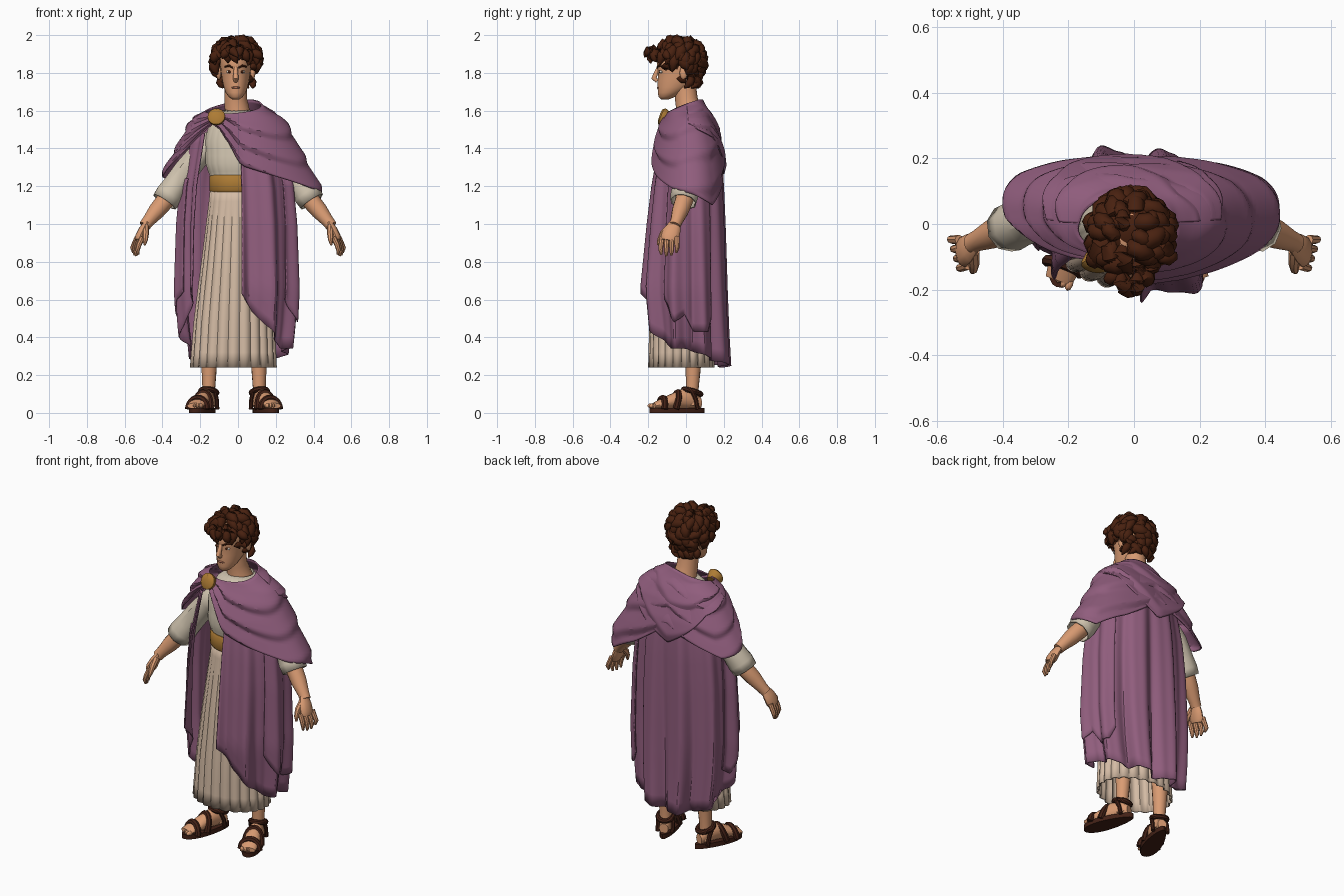
import bpy, bmesh, math, random
from math import sin, cos, pi, radians, sqrt
from mathutils import Vector, Matrix

random.seed(4)
if "Cube" in bpy.data.objects:
    bpy.data.objects.remove(bpy.data.objects["Cube"])


def material(name, r, g, b):
    m = bpy.data.materials.new(name)
    m.use_nodes = True
    m.diffuse_color = (r, g, b, 1)
    m.node_tree.nodes["Principled BSDF"].inputs["Base Color"].default_value = (r, g, b, 1)
    return m


SKIN = material("skin", .7, .33, .17)
HAIR = material("dark_brown_hair", .065, .015, .005)
PURPLE = material("purple_cloth", .28, .11, .205)
CREAM = material("cream_linen", .62, .54, .42)
SKIRT = material("warm_linen", .66, .5, .375)
GOLD = material("gold", .42, .2, .035)
LEATHER = material("dark_leather", .055, .015, .008)
WHITE = material("eye_white", .7, .65, .58)
LIP = material("lip", .45, .17, .1)


def at(table, v):
    """Interpolate rows of (key, values...) at v."""
    if v <= table[0][0]:
        return table[0][1:]
    for a, b in zip(table, table[1:]):
        if v <= b[0]:
            f = (v - a[0]) / (b[0] - a[0])
            return [p + (q - p) * f for p, q in zip(a[1:], b[1:])]
    return table[-1][1:]


def make(name, mat, surfaces, closed=True, cap=True, thick=0, angle=40, matrix=None):
    """Build one object from grids of points."""
    bm = bmesh.new()
    for rows in surfaces:
        vs = [[bm.verts.new(p) for p in row] for row in rows]
        n = len(vs[0])
        for a, b in zip(vs, vs[1:]):
            for i in range(n if closed else n - 1):
                j = (i + 1) % n
                bm.faces.new((a[i], a[j], b[j], b[i]))
        if cap:
            bm.faces.new(vs[0])
            bm.faces.new(vs[-1][::-1])
    bmesh.ops.recalc_face_normals(bm, faces=bm.faces)
    if matrix:
        bm.transform(matrix)
    me = bpy.data.meshes.new(name)
    bm.to_mesh(me)
    bm.free()
    me.materials.append(mat)
    ob = bpy.data.objects.new(name, me)
    bpy.context.collection.objects.link(ob)
    if thick:
        mod = ob.modifiers.new("thickness", "SOLIDIFY")
        mod.thickness = thick
        mod.offset = 0
    bpy.ops.object.select_all(action="DESELECT")
    ob.select_set(True)
    bpy.context.view_layer.objects.active = ob
    bpy.ops.object.shade_smooth_by_angle(angle=radians(angle))
    return ob


def tube(path, n=10, squash=1):
    """Rings of radius r along (x, y, z, r) points."""
    pts = [Vector(p[:3]) for p in path]
    rows = []
    for i, p in enumerate(pts):
        t = (pts[min(i + 1, len(pts) - 1)] - pts[max(i - 1, 0)]).normalized()
        ax = t.cross(Vector((0, 0, 1) if abs(t.y) > .9 else (0, 1, 0))).normalized()
        ay = ax.cross(t)
        r = path[i][3]
        rows.append([p + r * (squash * cos(a) * ax + sin(a) * ay)
                     for a in [2 * pi * k / n for k in range(n)]])
    return rows


def ball(c, r, n=12, m=8):
    return [[Vector((c[0] + r[0] * sin(b) * cos(a), c[1] + r[1] * sin(b) * sin(a), c[2] + r[2] * cos(b)))
             for a in [2 * pi * k / n for k in range(n)]]
            for b in [.06 + (pi - .12) * j / m for j in range(m + 1)]]


def ovals(levels, n=32, cx=0):
    """Horizontal rings from (z, half width, front y, back y)."""
    return [[Vector((cx + w * cos(a), (f + b) / 2 + (b - f) / 2 * sin(a), z))
             for a in [2 * pi * k / n for k in range(n)]] for z, w, f, b in levels]


# Tunic: pleated skirt and bloused top
TUNIC = [(.24, .222, -.19, .14), (.5, .207, -.185, .14), (.8, .175, -.165, .12), (1.16, .138, -.125, .1),
         (1.25, .132, -.12, .1), (1.3, .162, -.14, .11), (1.45, .17, -.125, .12),
         (1.55, .14, -.09, .11), (1.6, .075, -.045, .095)]


def tunic(name, mat, low, high, steps):
    rows = []
    for k in range(steps + 1):
        z = low + (high - low) * k / steps
        amp = .013 * max(0, (1.25 - z)) + .002
        w, f, b = at(TUNIC, z)
        row = []
        for i in range(132):
            a = 2 * pi * i / 132
            fold = amp * (abs(sin(11 * a)) - .5)
            row.append(Vector((-.018 * (1.6 - z) + (w + fold) * cos(a),
                               (f + b) / 2 + ((b - f) / 2 + fold) * sin(a), z)))
        rows.append(row)
    make(name, mat, [rows], cap=False, thick=.006, angle=28)


tunic("tunic_skirt", SKIRT, .24, 1.2, 12)
tunic("tunic_top", CREAM, 1.2, 1.6, 10)
make("belt", GOLD, [ovals([(1.17, .14, -.135, .11), (1.18, .146, -.142, .115),
                           (1.25, .146, -.142, .115), (1.26, .14, -.135, .11)], cx=-.006)])

# Shoulder mantle and cowl, with swagged folds parallel to the hem
MANTLE = [(1.08, .46, .19), (1.18, .44, .19), (1.3, .378, .185), (1.4, .322, .175), (1.5, .272, .152),
          (1.56, .23, .125), (1.6, .165, .102), (1.63, .125, .086), (1.66, .1, .07)]


def mantle(name, hem, start, end, lift, folds, n=96):
    rows = []
    for k in range(33):
        t = k / 32
        row = []
        for i in range(n + 1):
            deg = start + (end - start) * i / n
            a = radians(deg)
            top = 1.62 + .038 * cos(a - radians(60))
            z = top + (at(hem, deg)[0] - top) * t
            rx, ry = at(MANTLE, z)
            s = (folds * t + .3 * sin(2 * a)) % 1
            saw = s / .72 if s < .72 else (1 - s) / .28
            r = lift + (.017 * saw - .005) * min(1, 5 * t)
            bulge = sin(a) ** .82 if sin(a) > 0 else sin(a)
            row.append(Vector(((rx + r) * cos(a), .012 + .016 * t * abs(cos(a)) + (ry + r) * bulge, z)))
        rows.append(row)
    return make(name, PURPLE, [rows], closed=False, cap=False, thick=.007, angle=30)


mantle("mantle", [(-122, 1.53), (-110, 1.5), (-98, 1.42), (-87, 1.31), (-60, 1.25), (-30, 1.19), (0, 1.16),
                  (32, 1.1), (60, 1.2), (90, 1.36), (145, 1.23), (180, 1.26), (205, 1.36), (225, 1.47),
                  (238, 1.53)], -122, 238, 0, 3)
mantle("cowl", [(-5, 1.52), (40, 1.46), (92, 1.26), (140, 1.46), (185, 1.52)], -5, 185, .003, 2, 64)

# Long cloak: half width, front depth and back depth by height
DRAPE = [(.2, .25, .19, .215), (.45, .285, .205, .205), (.65, .3, .232, .2), (1, .295, .203, .195),
         (1.2, .28, .18, .19), (1.35, .25, .155, .18), (1.5, .22, .125, .15)]


def drape(name, hem, top, lift=0, n=150):
    start, end = hem[0][0], hem[-1][0]
    rows = []
    for k in range(19):
        row = []
        for i in range(n + 1):
            deg = start + (end - start) * i / n
            a = radians(deg)
            z = top + (at(hem, deg)[0] - top) * k / 18
            rx, front, back = at(DRAPE, z)
            wave = sin(9 * a - 2.67 + .3 * (z - .3)) + .3 * sin(20 * a + z)
            r = lift + (.008 + .02 * (1.5 - z)) * wave
            depth = back if a % (2 * pi) < pi else front
            row.append(Vector((-.005 + (rx + .8 * r) * cos(a), (depth + r) * sin(a), z)))
        rows.append(row)
    return make(name, PURPLE, [rows], closed=False, cap=False, thick=.007, angle=28)


drape("long_cloak", [(-85, .63), (-72, .53), (-62, .48), (-45, .4), (-25, .34), (0, .34), (45, .28),
                     (90, .24), (135, .26), (160, .31), (180, .38), (200, .5), (222, .68)], 1.48)
drape("left_side_fold", [(-30, .6), (-14, .48), (-2, .52), (12, .43), (28, .43), (36, .5)], 1.24, .016, 40)
drape("right_side_fold", [(165, .5), (178, .47), (188, .6), (200, .64)], 1.24, .01, 30)

# Brooch, tilted back against the shoulder
make("brooch", GOLD, [tube([(-.112, -.085, 1.55, .03), (-.114, -.117, 1.564, .046), (-.115, -.129, 1.57, .046),
                            (-.116, -.137, 1.573, .035), (-.116, -.14, 1.574, .01)], 20)])

# Arms and hands
for s, side in ((1, "left"), (-1, "right")):
    make(side + "_sleeve", CREAM, [tube([(s * .13, .025, 1.45, .055), (s * .21, .025, 1.365, .06),
                                         (s * .275, .022, 1.285, .064), (s * .335, .005, 1.2, .066),
                                         (s * .365, -.006, 1.155, .072), (s * .39, -.014, 1.118, .068)], 9)],
         cap=False, thick=.008)
    arm = tube([(s * .31, .005, 1.23, .05), (s * .38, -.008, 1.13, .049), (s * .43, -.03, 1.07, .045),
                (s * .475, -.05, 1.015, .033), (s * .495, -.06, .99, .031)], 12)
    palm = tube([(s * .485, -.058, 1.005, .03), (s * .503, -.072, .97, .044),
                 (s * .52, -.085, .93, .049), (s * .526, -.09, .91, .038)], 12, .52)
    hand = [arm, palm]
    for f in range(4):
        x, y = .506 + .009 * f, -.126 + .026 * f
        drop = (.008, 0, .003, .018)[f]
        hand.append(tube([(s * x, y, .93, .0145), (s * (x + .018), y - .006 + .002 * f, .89, .0135),
                          (s * (x + .026), y - .008 + .003 * f, .855 + drop, .012),
                          (s * (x + .022), y - .004, .83 + drop, .006)], 8))
    hand.append(tube([(s * .49, -.085, .985, .019), (s * .488, -.122, .95, .017),
                      (s * .49, -.14, .915, .013), (s * .495, -.147, .888, .006)], 8))
    make(side + "_arm_and_hand", SKIN, hand)

# Legs, feet and sandals, each built pointing forward and turned outward
FOOT = [(-.14, .042, .03), (-.1, .048, .05), (-.04, .044, .078), (.02, .038, .105), (.08, .036, .1), (.125, .026, .06)]
for s, side, x in ((1, "left", .14), (-1, "right", -.182)):
    place = Matrix.Translation((x, -.042, 0)) @ Matrix.Rotation(s * radians(20), 4, "Z")
    foot = [[Vector((w * cos(a), y, .022 + h * (.5 + .5 * sin(a)))) for a in [2 * pi * k / 14 for k in range(14)]]
            for y, w, h in FOOT]
    toes = [ball((s * (-.034 + .0175 * k), -.138 + .006 * k * k / 2, .038), (.012 - .001 * k, .022, .013), 8, 6)
            for k in range(5)]
    leg = tube([(0, .083, .04, .036), (0, .08, .13, .034), (0, .085, .23, .04), (0, .085, .42, .052)], 14)
    make(side + "_leg_and_foot", SKIN, [foot, leg] + toes, matrix=place)
    outline = []
    for k in range(28):
        a = 2 * pi * k / 28
        y = -.005 + .155 * sin(a)
        outline.append(Vector((cos(a) * (.05 - .08 * y), y, 0)))
    make(side + "_sole", LEATHER, [[[p + Vector((0, 0, z)) for p in outline] for z in (0, .027)]], matrix=place)
    straps = []
    for y, lean in ((-.095, .01), (-.03, .03)):
        w, h = at(FOOT, y)
        straps.append(tube([((w + .005) * cos(a), y + lean * sin(a), .02 + (h + .006) * sin(a), .018)
                            for a in [pi * k / 12 for k in range(13)]], 8))
    straps.append(tube([(.041 * cos(a), .08 + .045 * sin(a), .112 - .014 * sin(a), .015)
                        for a in [2 * pi * k / 20 for k in range(21)]], 8))
    for e in (1, -1):
        straps.append(tube([(e * .042, .095, .02, .012), (e * .043, .085, .07, .012), (e * .04, .065, .115, .012)], 8))
    make(side + "_sandal_straps", LEATHER, straps, matrix=place)

# Head
HX = -.012
head = ovals([(1.66, .018, -.132, -.09), (1.672, .036, -.145, -.06), (1.695, .053, -.149, -.02),
              (1.725, .064, -.15, .03), (1.76, .072, -.15, .06), (1.8, .078, -.148, .08), (1.835, .082, -.155, .088),
              (1.88, .083, -.152, .09), (1.93, .07, -.12, .075), (1.965, .035, -.07, .03)], 24, HX)
neck = tube([(0, .025, 1.54, .085), (-.004, .016, 1.6, .066), (HX, .002, 1.66, .06), (HX, -.005, 1.73, .058)], 16)
nose = tube([(HX, -.144, 1.83, .01), (HX, -.158, 1.8, .012), (HX, -.17, 1.772, .015), (HX, -.152, 1.757, .012)], 10)
ears = [ball((HX + e * .09, -.012, 1.8), (.014, .022, .036)) for e in (1, -1)]
make("head_and_neck", SKIN, [head, neck, nose] + ears, angle=50)
make("lips", LIP, [ball((HX, -.147, 1.722), (.023, .008, .006))])
for e, side in ((1, "left"), (-1, "right")):
    x = HX + e * .034
    make(side + "_eye", WHITE, [ball((x, -.131, 1.806), (.016, .011, .008))])
    make(side + "_iris", HAIR, [ball((x, -.138, 1.806), (.008, .006, .008))])
    make(side + "_eyebrow", HAIR, [tube([(HX + e * .014, -.151, 1.828, .005), (HX + e * .036, -.144, 1.838, .006),
                                         (HX + e * .058, -.122, 1.832, .004)], 6)])

# Curly hair: chunky tapered locks spread over a cap
C, R = Vector((HX, -.03, 1.867)), Vector((.1, .102, .102))
cap = ball((HX, -.015, 1.882), (.095, .1, .093), 20, 12)
for row in cap:
    for p in row:
        if p.y < -.03 and p.z < 1.89:
            p.y = -.03
locks = [cap]


def lock(p, n, d, size):
    side = n.cross(d) * random.uniform(-.02, .02)
    path = [p - n * .012, p + d * .014 * size + n * .011, p + d * .034 * size + n * .015 + side,
            p + d * .054 * size + n * .008 + side * 2, p + d * .07 * size - n * .004 + side * 3]
    locks.append(tube([(*q, r * size) for q, r in zip(path, (.014, .027, .028, .019, .003))], 8))


COUNT = 125
for k in range(COUNT):
    h = 1 - 2 * (k + .5) / COUNT
    a = k * 2.39996
    n = Vector((sqrt(1 - h * h) * cos(a), sqrt(1 - h * h) * sin(a), h))
    p = C + Vector(u * v for u, v in zip(n, R))
    on_face = p.y < -.06 and p.z < 1.91
    by_ear = p.y < .01 and p.z < 1.855
    if on_face or by_ear or p.z < 1.765:
        continue
    d = Vector((n.x * .2, n.y * .2, -1)) + Vector((-n.y, n.x, 0)) * random.uniform(-1, 1)
    d = (d - n * d.dot(n)).normalized()
    lock(p, n, d, random.uniform(.85, 1.15))
# Nape and fringe, with a forward quiff at the centre
for k in range(7):
    f = k / 3 - 1
    n = Vector((f, .8, 0)).normalized()
    lock(Vector((HX + f * .07, .055 - .035 * f * f, 1.775)), n, Vector((0, 0, -1)), .8)
for k in range(8):
    f = k / 3.5 - 1
    n = Vector((f * .8, -1, .25)).normalized()
    d = Vector((random.uniform(-.8, .8), -.3, -.6)).normalized()
    lock(Vector((HX + f * .085, -.156 + .07 * f * f, 1.922 - .012 * abs(f))), n, d, random.uniform(.8, 1.05))
for x in (-.04, .01):
    lock(Vector((x, -.16, 1.925)), Vector((0, -.5, .8)), Vector((-.2, -.8, -.5)).normalized(), .9)
make("curly_hair", HAIR, locks, angle=60)
